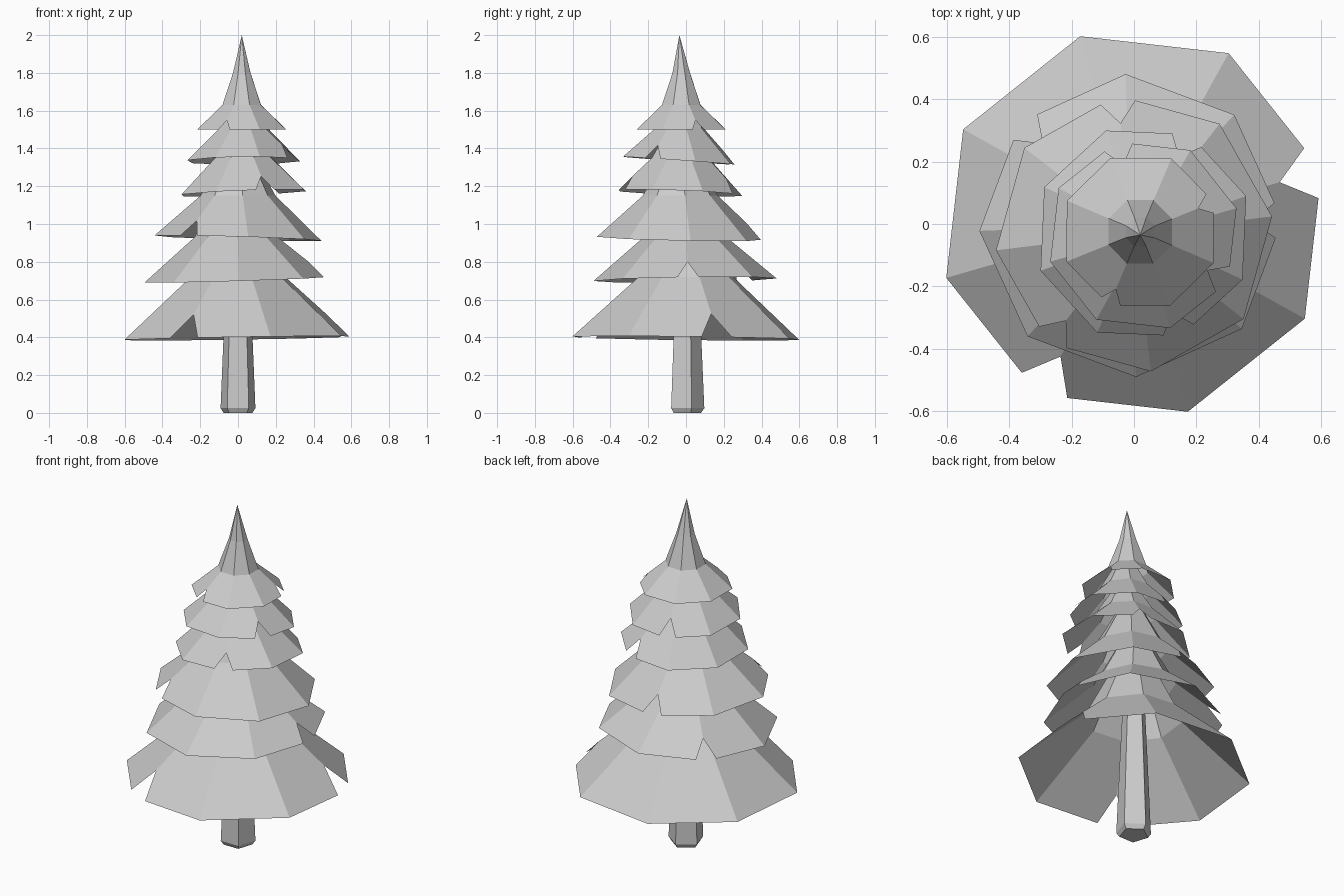
import bpy, bmesh
from math import sin, cos, radians
from mathutils import Vector

if "Cube" in bpy.data.objects:
    bpy.data.objects.remove(bpy.data.objects["Cube"], do_unlink=True)

grey = bpy.data.materials.new("plain grey")
grey.use_nodes = True
colour = (0.6, 0.6, 0.6, 1)
grey.diffuse_color = colour
grey.node_tree.nodes["Principled BSDF"].inputs["Base Color"].default_value = colour


def finish(name, bm):
    bmesh.ops.recalc_face_normals(bm, faces=bm.faces)
    mesh = bpy.data.meshes.new(name)
    bm.to_mesh(mesh)
    bm.free()
    mesh.materials.append(grey)
    bpy.context.collection.objects.link(bpy.data.objects.new(name, mesh))


def ring(centre, radius, z, phase, sides, tilt=(0, 0)):
    points = []
    for k in range(sides):
        a = radians(phase + k * 360 / sides)
        x, y = radius * cos(a), radius * sin(a)
        points.append(Vector((centre[0] + x, centre[1] + y, z + tilt[0] * x + tilt[1] * y)))
    return points


def bough_tier(name, centre, radius, z, phase, profile, tilt, notches, width, depth):
    """Open eight-sided skirt; notched corners are split and cut up the ridge."""
    bm = bmesh.new()
    rim = ring(centre, radius, z, phase, 8, tilt)
    upper = [ring(centre, r, h, phase, 8) for r, h in profile[:-1]]
    rings = [[bm.verts.new(p) for p in points] for points in upper]
    tip = bm.verts.new((0.02, -0.035, profile[-1][1]))
    start, end, ridge = [], [], []
    for k in range(8):
        corner = rim[k]
        if k in notches:
            before = (rim[k - 1] - corner).normalized() * width
            after = (rim[(k + 1) % 8] - corner).normalized() * width
            cut = corner.lerp(upper[0][k], depth / (radius - profile[0][0]))
            end.append(bm.verts.new(corner + before))
            start.append(bm.verts.new(corner + after))
            ridge.append(bm.verts.new(cut))
        else:
            v = bm.verts.new(corner)
            start.append(v)
            end.append(v)
            ridge.append(None)
    for k in range(8):
        n = (k + 1) % 8
        loop = [ridge[k], start[k], end[n], ridge[n], rings[0][n], rings[0][k]]
        bm.faces.new([v for v in loop if v])
        for low, high in zip(rings, rings[1:]):
            bm.faces.new((low[k], low[n], high[n], high[k]))
        bm.faces.new((rings[-1][k], rings[-1][n], tip))
    finish(name, bm)


# Bough tiers, bottom to top: centre, radius, height, phase, profile, tilt, notches
tiers = [
    ((0, 0), 0.625, 0.395, 16, [(0.26, 0.72), (0.12, 1.0), (0, 1.3)],
     (0.016, -0.012), (0, 5), 0.09, 0.14),
    ((-0.01, -0.005), 0.485, 0.705, 2, [(0.22, 0.93), (0.1, 1.15), (0, 1.45)],
     (0.03, 0.015), (0, 3), 0.06, 0.1),
    ((0, -0.03), 0.445, 0.925, 7, [(0.2, 1.15), (0.09, 1.35), (0, 1.6)],
     (-0.03, -0.02), (2, 5), 0.06, 0.09),
    ((0.03, -0.03), 0.35, 1.165, 20, [(0.16, 1.35), (0.07, 1.5), (0, 1.75)],
     (0.04, -0.04), (1, 6), 0.055, 0.08),
    ((0.03, -0.035), 0.31, 1.335, 16, [(0.14, 1.5), (0.06, 1.65), (0, 1.88)],
     (0.01, -0.07), (2, 7), 0.05, 0.075),
    ((0.02, -0.025), 0.255, 1.5, 22, [(0.11, 1.63), (0.05, 1.8), (0, 2.0)],
     (0, 0), (0, 5), 0.035, 0.055),
]
for i, tier in enumerate(tiers):
    bough_tier(f"bough_tier_{i + 1}", *tier)

# Five-sided tapered trunk with a chamfered foot
bm = bmesh.new()
levels = [(0.08, 0), (0.097, 0.025), (0.08, 0.42), (0.055, 0.95)]
rings = [[bm.verts.new(p) for p in ring((0, 0), r, z, 18, 5)] for r, z in levels]
for low, high in zip(rings, rings[1:]):
    for k in range(5):
        n = (k + 1) % 5
        bm.faces.new((low[k], low[n], high[n], high[k]))
bm.faces.new(rings[0])
bm.faces.new(rings[-1])
finish("trunk", bm)
